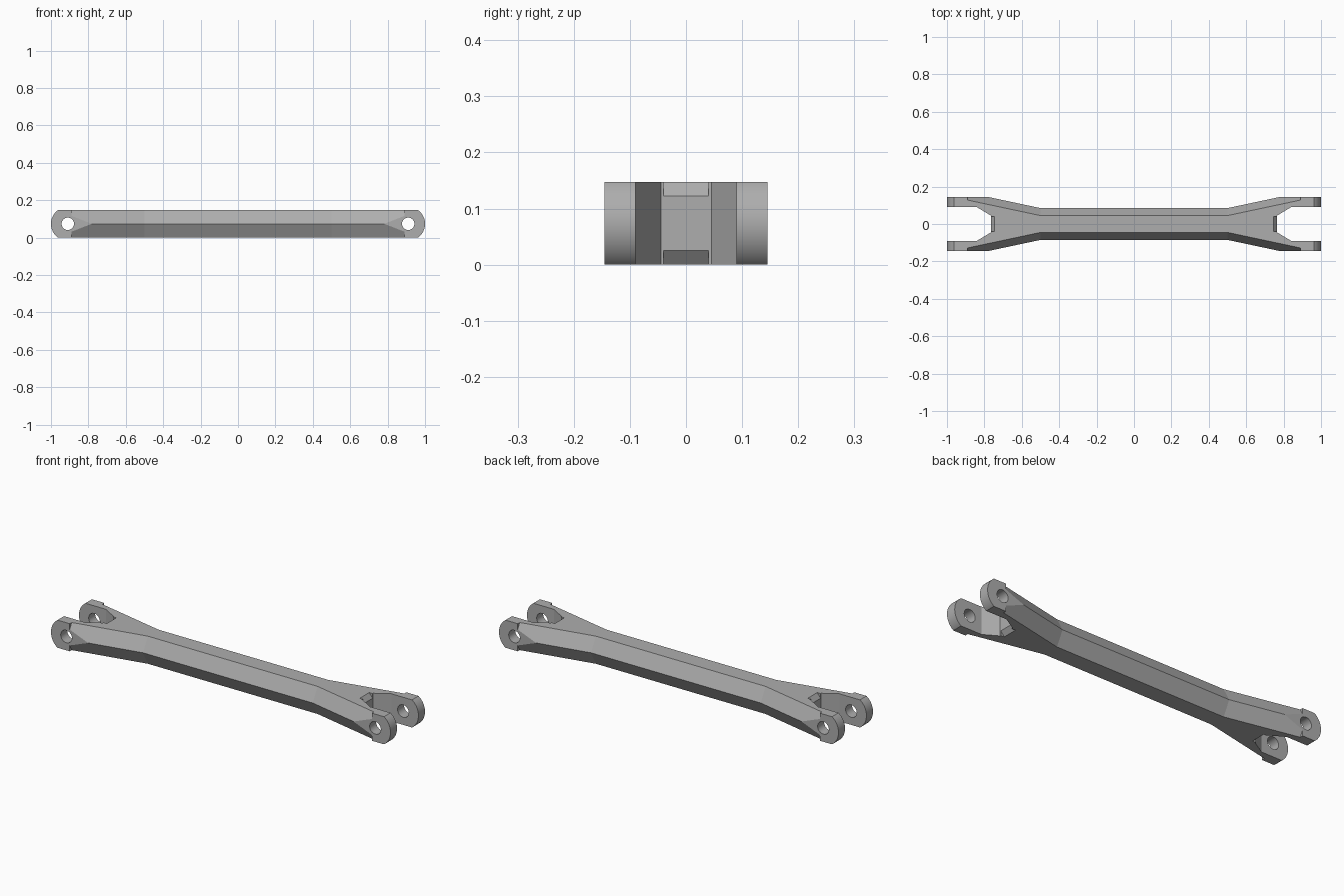
import bpy, bmesh, math

cube = bpy.data.objects.get("Cube")
if cube:
    bpy.data.objects.remove(cube, do_unlink=True)

H = 0.147          # full height
MID = H / 2
HALF_W = 0.145     # outer face of the ears
PIN_X, PIN_R, END_R = 0.91, 0.033, 0.09
EAR_X = 0.89       # where the full-height ears begin

grey = bpy.data.materials.new("satin grey")
grey.use_nodes = True
colour = (0.42, 0.42, 0.42, 1)
grey.diffuse_color = colour
grey.node_tree.nodes["Principled BSDF"].inputs["Base Color"].default_value = colour


def loft(name, sections):
    """Closed solid through a list of matching loops."""
    bm = bmesh.new()
    rings = [[bm.verts.new(p) for p in s] for s in sections]
    n = len(rings[0])
    for a, b in zip(rings, rings[1:]):
        for i in range(n):
            j = (i + 1) % n
            bm.faces.new((a[i], a[j], b[j], b[i]))
    bm.faces.new(rings[0])
    bm.faces.new(rings[-1])
    bmesh.ops.recalc_face_normals(bm, faces=bm.faces)
    mesh = bpy.data.meshes.new(name)
    bm.to_mesh(mesh)
    bm.free()
    obj = bpy.data.objects.new(name, mesh)
    bpy.context.collection.objects.link(obj)
    mesh.materials.append(grey)
    return obj


def prism_y(name, outline, y0, y1):
    return loft(name, [[(x, y, z) for x, z in outline] for y in (y0, y1)])


def prism_z(name, outline, z0, z1):
    return loft(name, [[(x, y, z) for x, y in outline] for z in (z0, z1)])


def combine(obj, tool, operation):
    """Apply a boolean and discard its helper."""
    tool.hide_render = True
    mod = obj.modifiers.new("shape", 'BOOLEAN')
    mod.operation, mod.object, mod.solver = operation, tool, 'EXACT'
    bpy.context.view_layer.objects.active = obj
    bpy.ops.object.modifier_apply(modifier=mod.name)
    bpy.data.objects.remove(tool, do_unlink=True)


def hexagon(x, apex):
    top = apex - 0.04
    return [(x, -apex, MID), (x, -top, H), (x, top, H),
            (x, apex, MID), (x, top, 0), (x, -top, 0)]


# Six-sided beam that flares towards both ends, trimmed to the ear width
link_arm = loft("link_arm", [hexagon(x, a) for x, a in
                             ((-EAR_X, 0.168), (-0.5, 0.085), (0.5, 0.085), (EAR_X, 0.168))])
trim = [(-1.2, -HALF_W), (1.2, -HALF_W), (1.2, HALF_W), (-1.2, HALF_W)]
combine(link_arm, prism_z("trim", trim, -0.1, 0.3), 'INTERSECT')

tip = math.asin(MID / END_R)
for s in (-1, 1):
    # Rounded full-height end
    arc = [-tip + 2 * tip * i / 32 for i in range(33)]
    end = [(s * EAR_X, 0)]
    end += [(s * (PIN_X + END_R * math.cos(a)), MID + END_R * math.sin(a)) for a in arc]
    end += [(s * EAR_X, H)]
    combine(link_arm, prism_y("ear_block", end, -HALF_W, HALF_W), 'UNION')

    # Tapered slot that separates the ears
    slot = [(1.1, -0.09), (0.84, -0.09), (0.765, -0.045),
            (0.765, 0.045), (0.84, 0.09), (1.1, 0.09)]
    combine(link_arm, prism_z("slot", [(s * x, y) for x, y in slot], -0.1, 0.3), 'DIFFERENCE')

    # Bevels on the upper and lower edges of the slot floor
    for flip in (False, True):
        bevel = [(0.765, 0.122), (0.737, 0.157), (0.78, 0.157), (0.78, 0.122)]
        bevel = [(s * x, H - z if flip else z) for x, z in bevel]
        combine(link_arm, prism_y("bevel", bevel, -0.04, 0.04), 'DIFFERENCE')

    # Pin hole through both ears
    circle = [math.tau * i / 48 for i in range(48)]
    hole = [(s * PIN_X + PIN_R * math.cos(a), MID + PIN_R * math.sin(a)) for a in circle]
    combine(link_arm, prism_y("pin_hole", hole, -0.3, 0.3), 'DIFFERENCE')

bpy.ops.object.select_all(action='DESELECT')
link_arm.select_set(True)
bpy.context.view_layer.objects.active = link_arm
bpy.ops.object.shade_smooth_by_angle(angle=math.radians(10))
